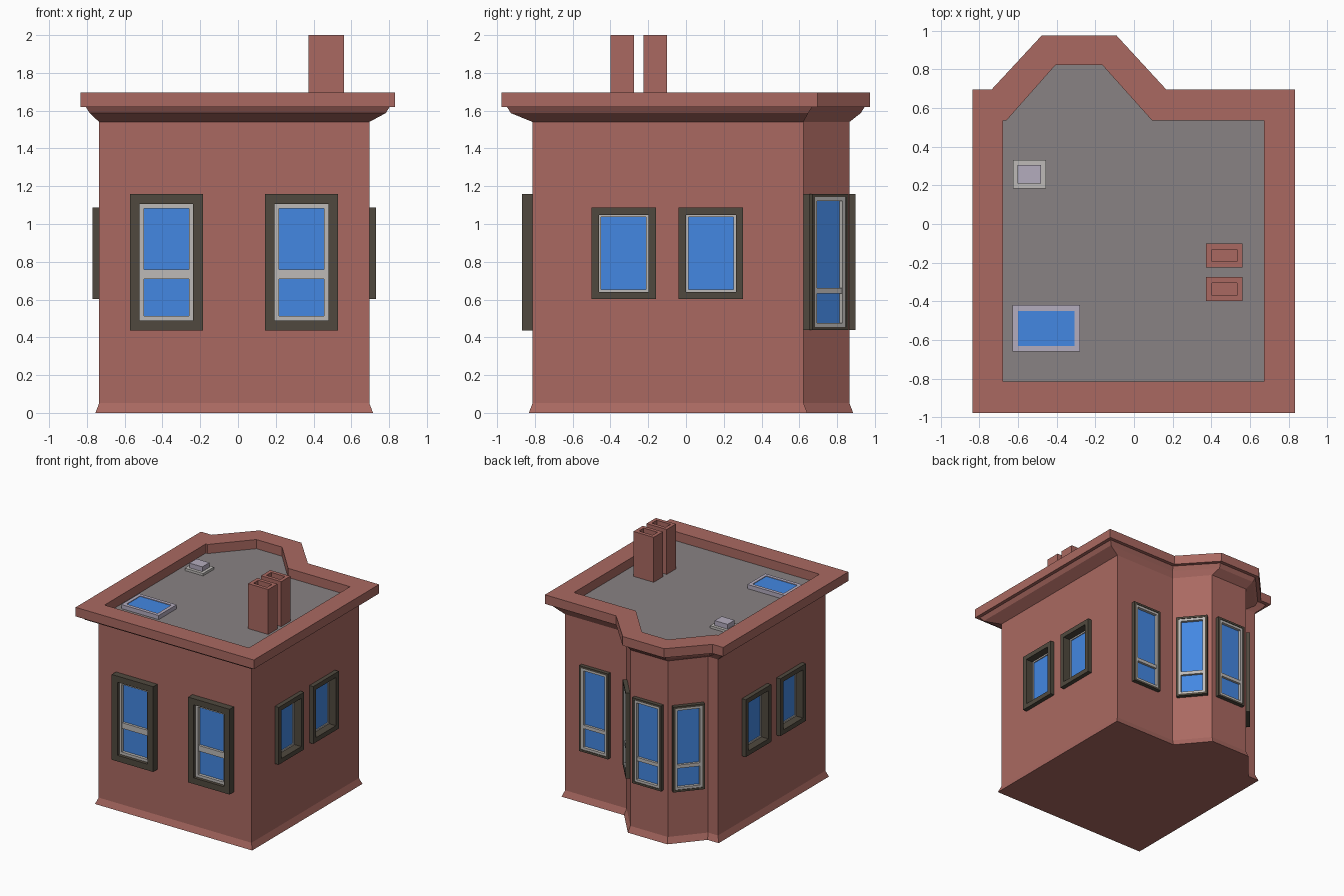
import bpy, bmesh
from mathutils import Vector

if "Cube" in bpy.data.objects:
    bpy.data.objects.remove(bpy.data.objects["Cube"], do_unlink=True)


def material(name, rgb):
    # sRGB bytes to linear colour
    lin = [((c / 255 + 0.055) / 1.055) ** 2.4 for c in rgb] + [1]
    m = bpy.data.materials.new(name)
    m.use_nodes = True
    m.diffuse_color = lin
    m.node_tree.nodes["Principled BSDF"].inputs["Base Color"].default_value = lin
    return m


BRICK = material("brick_red", (170, 105, 97))
ROOF = material("roof_grey", (136, 130, 131))
TRIM = material("dark_trim", (80, 73, 62))
SASH = material("pale_sash", (189, 186, 183))
GLASS = material("blue_glass", (67, 135, 226))
VENT = material("lavender_grey", (180, 172, 190))


def loft(name, rings, mats, closed=False, bottom=True):
    """Skin matching loops; cap the ends, or join last to first when closed.
    A second material goes on the final cap."""
    bm = bmesh.new()
    loops = [[bm.verts.new(p) for p in ring] for ring in rings]
    pairs = list(zip(loops, loops[1:])) + ([(loops[-1], loops[0])] if closed else [])
    for a, b in pairs:
        for i in range(len(a)):
            j = (i + 1) % len(a)
            bm.faces.new((a[i], a[j], b[j], b[i]))
    if not closed:
        if bottom:
            bm.faces.new(loops[0][::-1])
        cap = bm.faces.new(loops[-1])
        cap.material_index = len(mats) - 1
    bmesh.ops.recalc_face_normals(bm, faces=bm.faces)
    mesh = bpy.data.meshes.new(name)
    bm.to_mesh(mesh)
    bm.free()
    for m in mats:
        mesh.materials.append(m)
    ob = bpy.data.objects.new(name, mesh)
    bpy.context.collection.objects.link(ob)
    return ob


def at(plan, z):
    return [(x, y, z) for x, y in plan]


def offset(plan, d):
    """Mitred outward offset of a counter-clockwise plan."""
    pts = [Vector(p) for p in plan]
    out = []
    for i, p in enumerate(pts):
        e1 = (p - pts[i - 1]).normalized()
        e2 = (pts[(i + 1) % len(pts)] - p).normalized()
        n1, n2 = Vector((e1.y, -e1.x)), Vector((e2.y, -e2.x))
        out.append(p + (n1 + n2) * d / (1 + n1.dot(n2)))
    return out


def house_plan(x0, x1, front, back, bay, bay_back):
    a, b, c, d = bay
    return [(x0, front), (x1, front), (x1, back), (a, back),
            (b, bay_back), (c, bay_back), (d, back), (x0, back)]


def rect(x0, x1, y0, y1):
    return [(x0, y0), (x1, y0), (x1, y1), (x0, y1)]


# Plans of the walls, the cornice and the parapet's inner edge
WALL = house_plan(-.735, .695, -.812, .622, (.12, -.085, -.435, -.642), .865)
CORNICE = house_plan(-.835, .832, -.977, .697, (.166, -.09, -.478, -.736), .975)
INNER = house_plan(-.677, .673, -.816, .536, (.093, -.165, -.405, -.66), .824)
ROOF_Z, PARAPET_Z, EAVE_Z = 1.62, 1.697, 1.54

# Walls with flared foot
walls = loft("walls", [at(offset(WALL, .02), 0), at(WALL, .052), at(WALL, EAVE_Z)], [BRICK])

# Cornice, parapet and flat roof
loft("cornice_and_roof", [
    at(WALL, EAVE_Z), at(offset(CORNICE, -.05), 1.587), at(offset(CORNICE, -.029), 1.62),
    at(CORNICE, 1.62), at(CORNICE, PARAPET_Z), at(INNER, PARAPET_Z), at(INNER, ROOF_Z),
], [BRICK, ROOF], bottom=False)


def window(name, edge, along, z0, z1, width, trim, out, sash, sash_y, glass_y, bar=None):
    """Window on one wall edge; y measures outward from the wall face."""
    a, b = Vector(WALL[edge]), Vector(WALL[(edge + 1) % len(WALL)])
    t = (b - a).normalized()
    n = Vector((t.y, -t.x))
    c = a + t * ((b - a).length / 2 if along is None else along)

    def loop(inset, y, lo=z0, hi=z1):
        w = width / 2 - inset
        pts = []
        for s, z in ((-w, lo + inset), (w, lo + inset), (w, hi - inset), (-w, hi - inset)):
            p = c + t * s + n * y
            pts.append((p.x, p.y, z))
        return pts

    def frame(part, i0, i1, y0, y1, mat):
        loft(name + part, [loop(i0, y0), loop(i0, y1), loop(i1, y1), loop(i1, y0)],
             [mat], closed=True)

    back = min(glass_y - .01, -.005)
    pane = trim + sash
    frame("_trim", 0, trim, back, out, TRIM)
    frame("_sash", trim - .002, pane, back, sash_y, SASH)
    loft(name + "_glass", [loop(pane - .002, back), loop(pane - .002, glass_y)], [GLASS])
    if bar:
        lo, hi = bar[0] - pane, bar[1] + pane
        loft(name + "_bar", [loop(pane, back, lo, hi), loop(pane, sash_y - .004, lo, hi)], [SASH])
    if glass_y < 0:
        # recess cut into the wall behind the trim
        cutter = loft(name + "_cutter", [loop(trim - .01, back - .005), loop(trim - .01, .1)], [BRICK])
        cutter.hide_render = True
        cutter.hide_viewport = True
        cutter.display_type = 'WIRE'
        mod = walls.modifiers.new(name + "_recess", 'BOOLEAN')
        mod.operation = 'DIFFERENCE'
        mod.solver = 'EXACT'
        mod.object = cutter


# Front windows
for side, along in (("right", .356), ("left", 1.071)):
    window("front_window_" + side, 0, along, .437, 1.158, .388, .052, .057,
           .023, .03, .005, (.71, .758))

# Square side windows, deeply set
for side, edge, spots in (("left", 1, (.482, .944)), ("right", 7, (.49, .952))):
    for k, along in enumerate(spots):
        window(f"{side}_window_{k + 1}", edge, along, .602, 1.087, .341, .039, .036,
               .012, -.028, -.036)

# Back window and the three bay windows
for name, edge, along, width in (("back_window", 2, .288, .27), ("bay_window_left", 3, None, .25),
                                 ("bay_window_middle", 4, None, .27),
                                 ("bay_window_right", 5, None, .25)):
    window(name, edge, along, .438, 1.16, width, .017, .033, .02, .028, .004, (.633, .662))

# Twin chimneys with open flues
for k, y in enumerate((-.337, -.163)):
    outer = rect(.373, .562, y - .062, y + .062)
    flue = offset(outer, -.03)
    loft(f"chimney_{k + 1}", [at(outer, ROOF_Z - .02), at(outer, 2), at(flue, 2), at(flue, 1.88)],
         [BRICK])

# Roof skylight
sky = rect(-.63, -.28, -.66, -.42)
pane = offset(sky, -.029)
loft("skylight_frame", [at(sky, ROOF_Z - .01), at(sky, 1.655), at(pane, 1.655),
                        at(pane, ROOF_Z - .01)], [VENT], closed=True)
loft("skylight_glass", [at(pane, ROOF_Z - .005), at(pane, 1.65)], [GLASS])

# Roof vent
base = rect(-.627, -.456, .185, .33)
cap = offset(base, -.025)
loft("vent_base", [at(base, ROOF_Z - .01), at(base, 1.64)], [SASH])
loft("vent_cap", [at(cap, 1.63), at(cap, 1.68)], [VENT])
